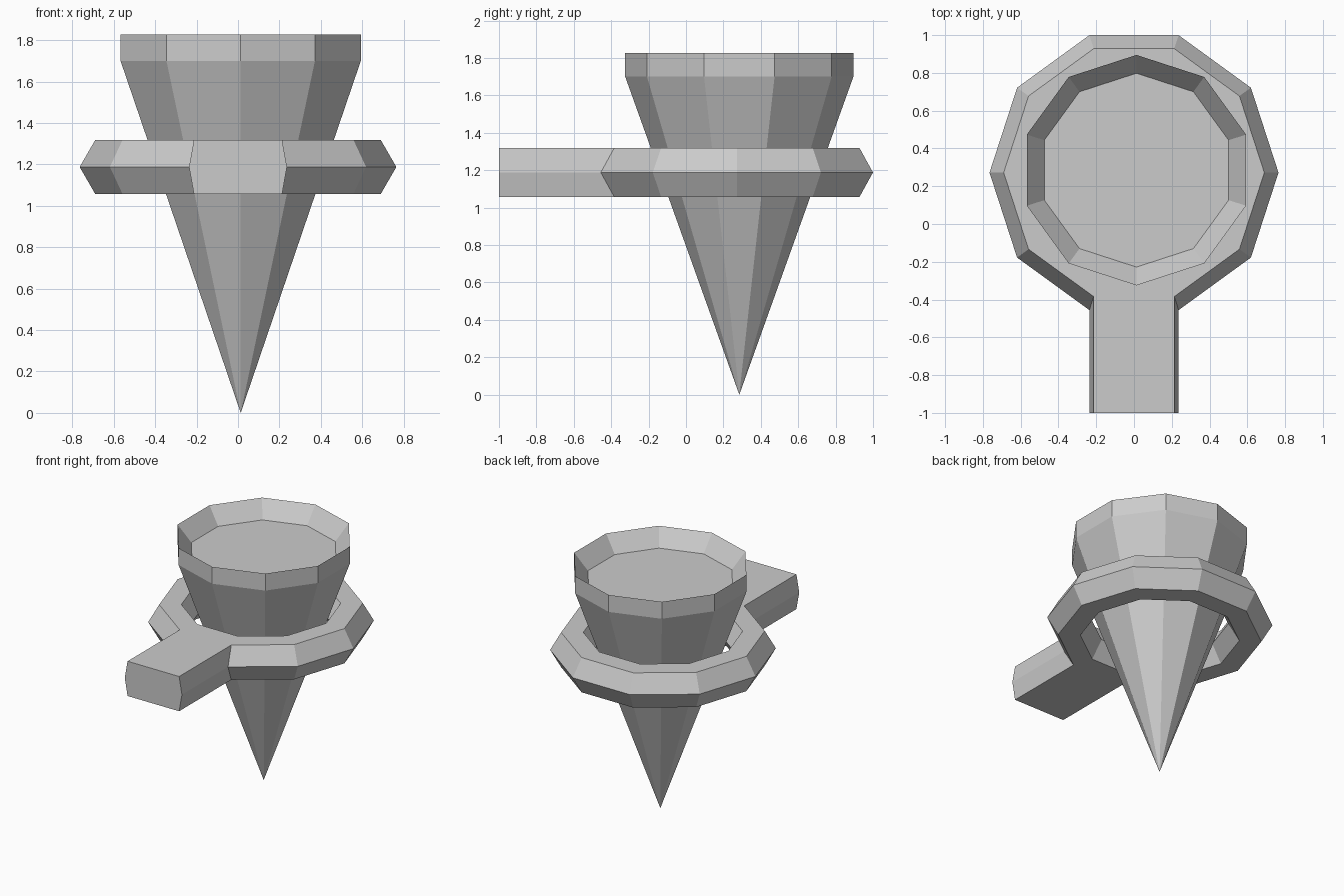
import bpy, bmesh
from math import pi, sin, cos

if "Cube" in bpy.data.objects:
    bpy.data.objects.remove(bpy.data.objects["Cube"])

SIDES = 10


def make_object(name, bm, location):
    bmesh.ops.recalc_face_normals(bm, faces=bm.faces[:])
    mesh = bpy.data.meshes.new(name)
    bm.to_mesh(mesh)
    bm.free()
    obj = bpy.data.objects.new(name, mesh)
    obj.location = location
    bpy.context.collection.objects.link(obj)
    return obj


def circle(bm, radius, z, start=pi / 2):
    angles = [start + 2 * pi * i / SIDES for i in range(SIDES)]
    return [bm.verts.new((radius * cos(a), radius * sin(a), z)) for a in angles]


def bridge(bm, a, b):
    for i in range(SIDES):
        j = (i + 1) % SIDES
        bm.faces.new((a[i], a[j], b[j], b[i]))


# Pointed cup: cone, upright rim band, sloped inner wall and floor
bm = bmesh.new()
tip = bm.verts.new((0, 0, 0))
loops = [circle(bm, r, z) for r, z in ((0.61, 1.70), (0.61, 1.827), (0.513, 1.705))]
for i in range(SIDES):
    bm.faces.new((tip, loops[0][(i + 1) % SIDES], loops[0][i]))
for lower, upper in zip(loops, loops[1:]):
    bridge(bm, lower, upper)
bm.faces.new(loops[-1])
make_object("pointed_cup", bm, (0.013, 0.285, 0))

# Holder ring: ten segments with a six-sided section
MAJOR, MINOR, CENTRE_Y = 0.615, 0.15, 0.272
bm = bmesh.new()
section = [(MAJOR + MINOR * cos(k * pi / 3), MINOR * sin(k * pi / 3)) for k in range(6)]
loops = [circle(bm, r, z, start=0) for r, z in section]
for k in range(6):
    bridge(bm, loops[k], loops[(k + 1) % 6])

# Bracket arm: front outer faces of the ring pulled forward to a flat end
front = [f for f in bm.faces
         if f.calc_center_median().y < -0.65 and abs(f.calc_center_median().x) < 0.01]
result = bmesh.ops.extrude_face_region(bm, geom=front)["geom"]
for v in result:
    if isinstance(v, bmesh.types.BMVert):
        v.co.y = -1 - CENTRE_Y
old = [f for f in front if f.is_valid]
if old:
    bmesh.ops.delete(bm, geom=old, context='FACES')
end = [f for f in result if isinstance(f, bmesh.types.BMFace) and f.is_valid]
bmesh.ops.dissolve_faces(bm, faces=end)
make_object("wall_holder", bm, (0, CENTRE_Y, 1.188))
